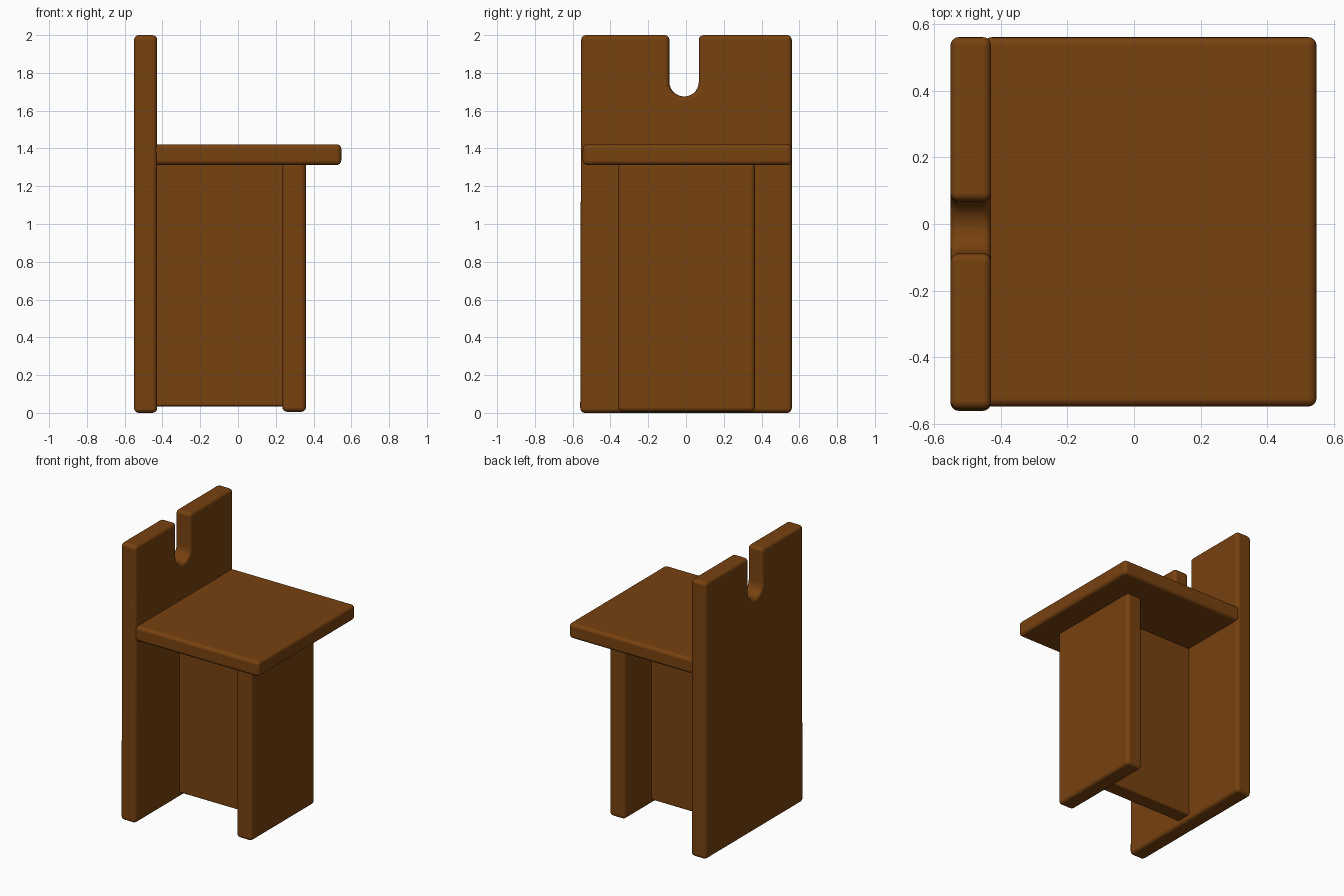
import bpy
import bmesh
import math
from mathutils import Vector

cube = bpy.data.objects.get("Cube")
if cube:
    bpy.data.objects.remove(cube, do_unlink=True)

# Single stained wood colour
WOOD_COLOUR = (0.185, 0.054, 0.005, 1)
wood = bpy.data.materials.new("brown_wood")
wood.use_nodes = True
wood.diffuse_color = WOOD_COLOUR
bsdf = wood.node_tree.nodes["Principled BSDF"]
bsdf.inputs["Base Color"].default_value = WOOD_COLOUR
bsdf.inputs["Roughness"].default_value = 0.7


def make_board(name, x0, x1, outline, rounding=0.025):
    """Extrude a (y, z) outline along x and round its edges."""
    bm = bmesh.new()
    face = bm.faces.new([bm.verts.new((x0, y, z)) for y, z in outline])
    result = bmesh.ops.extrude_face_region(bm, geom=[face])
    moved = [g for g in result["geom"] if isinstance(g, bmesh.types.BMVert)]
    bmesh.ops.translate(bm, verts=moved, vec=Vector((x1 - x0, 0, 0)))
    bmesh.ops.recalc_face_normals(bm, faces=bm.faces)
    mesh = bpy.data.meshes.new(name)
    bm.to_mesh(mesh)
    bm.free()
    mesh.materials.append(wood)
    for poly in mesh.polygons:
        poly.use_smooth = True
    board = bpy.data.objects.new(name, mesh)
    bpy.context.collection.objects.link(board)

    bevel = board.modifiers.new("rounded_edges", "BEVEL")
    bevel.width = rounding
    bevel.segments = 4
    bevel.limit_method = "ANGLE"
    bevel.angle_limit = math.radians(40)
    bevel.use_clamp_overlap = False
    bevel.harden_normals = True
    return board


def rectangle(y0, y1, z0, z1):
    return [(y0, z0), (y1, z0), (y1, z1), (y0, z1)]


# Tall back board with a round-bottomed slot open at the top
slot_y, slot_radius, slot_bottom = -0.01, 0.078, 1.675
steps = 14
arc = []
for i in range(steps + 1):
    a = -math.pi * i / steps
    arc.append((slot_y + slot_radius * math.cos(a),
                slot_bottom + slot_radius + slot_radius * math.sin(a)))
back_outline = [(-0.56, 0), (0.56, 0), (0.56, 2), (slot_y + slot_radius, 2)]
back_outline += arc + [(slot_y - slot_radius, 2), (-0.555, 2)]
make_board("back_board", -0.55, -0.428, back_outline)

# Seat, front leg and the middle board that joins the leg to the back
make_board("seat", -0.45, 0.547, rectangle(-0.547, 0.56, 1.312, 1.422))
make_board("front_leg", 0.235, 0.36, rectangle(-0.36, 0.365, 0.006, 1.33))
make_board("middle_board", -0.45, 0.255, rectangle(-0.057, 0.058, 0.035, 1.33), 0.012)
